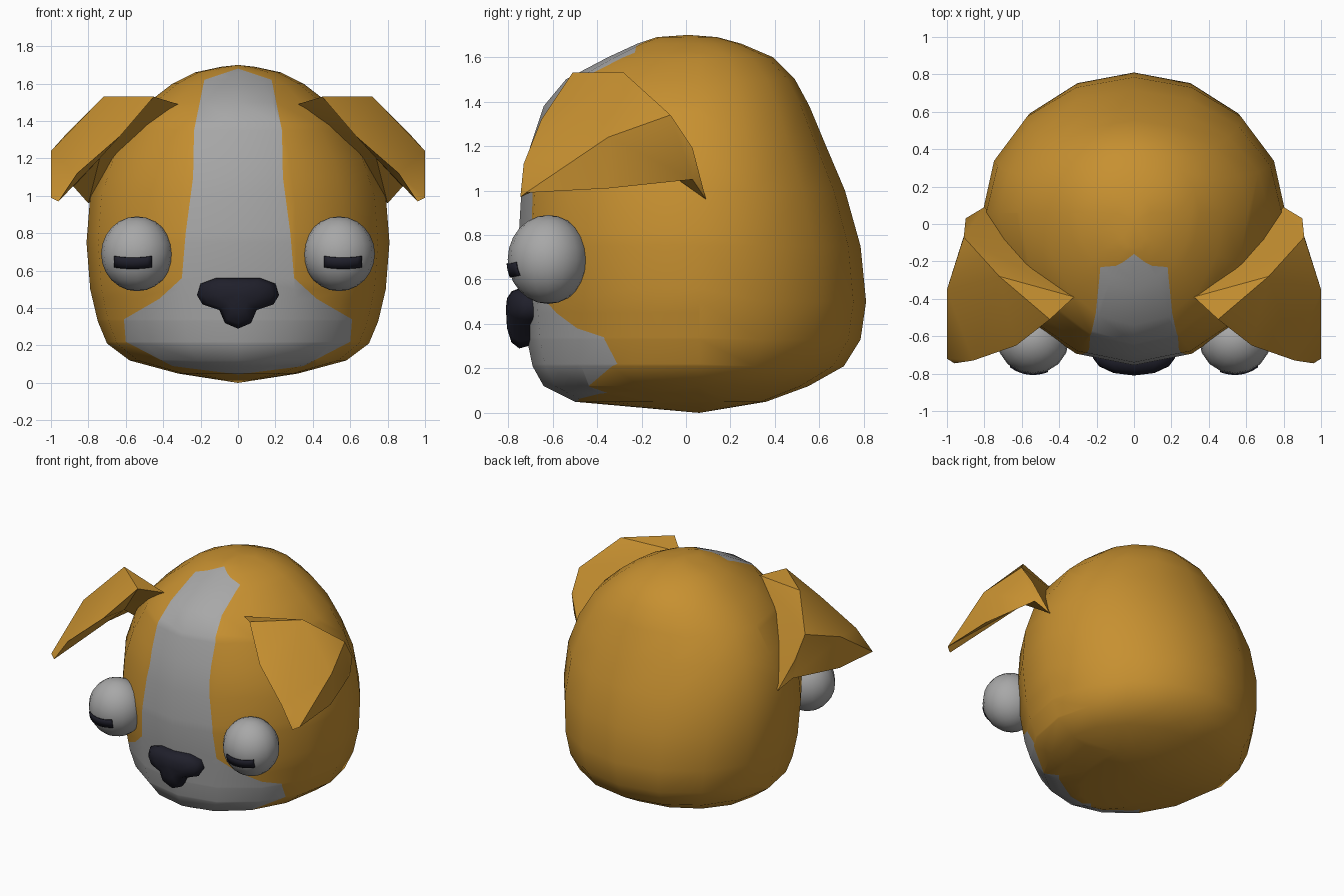
import bpy
import bmesh
from math import sin, cos, pi, sqrt
from mathutils import Vector

cube = bpy.data.objects.get("Cube")
if cube:
    bpy.data.objects.remove(cube, do_unlink=True)


def material(name, color):
    mat = bpy.data.materials.new(name)
    mat.use_nodes = True
    mat.diffuse_color = (*color, 1)
    bsdf = mat.node_tree.nodes["Principled BSDF"]
    bsdf.inputs["Base Color"].default_value = (*color, 1)
    bsdf.inputs["Roughness"].default_value = 0.8
    return mat


tan = material("tan_fur", (0.57, 0.28, 0.03))
grey = material("pale_grey", (0.39, 0.39, 0.39))
dark = material("dark_navy", (0.014, 0.014, 0.024))


def finish(name, bm, mats, angle):
    """Turn a bmesh into a shaded object."""
    bmesh.ops.recalc_face_normals(bm, faces=bm.faces)
    mesh = bpy.data.meshes.new(name)
    bm.to_mesh(mesh)
    bm.free()
    obj = bpy.data.objects.new(name, mesh)
    bpy.context.collection.objects.link(obj)
    for mat in mats:
        mesh.materials.append(mat)
    bpy.ops.object.select_all(action='DESELECT')
    obj.select_set(True)
    bpy.context.view_layer.objects.active = obj
    bpy.ops.object.shade_smooth_by_angle(angle=angle)
    return obj


def loft(bm, rings):
    """Bridge closed rings; single-point rings become poles."""
    loops = [[bm.verts.new(p) for p in ring] for ring in rings]
    for lo, hi in zip(loops, loops[1:]):
        n = max(len(lo), len(hi))
        for i in range(n):
            k = (i + 1) % n
            quad = [lo[i % len(lo)], lo[k % len(lo)], hi[k % len(hi)], hi[i % len(hi)]]
            bm.faces.new(list(dict.fromkeys(quad)))


# Head: stacked rings as (height, half width, front, back)
SECTIONS = [
    (0.05, 0.32, -0.50, 0.36), (0.12, 0.58, -0.64, 0.55), (0.21, 0.70, -0.69, 0.71),
    (0.33, 0.75, -0.715, 0.785), (0.5, 0.79, -0.73, 0.81), (0.75, 0.81, -0.755, 0.785),
    (1.0, 0.79, -0.74, 0.715), (1.2, 0.72, -0.70, 0.63), (1.38, 0.61, -0.64, 0.555),
    (1.5, 0.48, -0.54, 0.49), (1.6, 0.35, -0.35, 0.39), (1.66, 0.23, -0.22, 0.25),
    (1.69, 0.09, -0.13, 0.14)]
MID = 0.06


def section(z, w, front, back, sides=16):
    ring = []
    for i in range(sides):
        a = 2 * pi * i / sides
        depth = back - MID if sin(a) > 0 else MID - front
        ring.append((w * cos(a), MID + depth * sin(a), z))
    return ring


bm = bmesh.new()
loft(bm, [[(0, MID, 0)]] + [section(*s) for s in SECTIONS] + [[(0, 0.01, 1.7)]])

# Face blaze and muzzle: outline as (half width, height), cut into the head
BLAZE = [(0, 1.68), (0.18, 1.62), (0.235, 1.35), (0.24, 1.1), (0.28, 0.8), (0.3, 0.56),
         (0.42, 0.45), (0.61, 0.34), (0.6, 0.22), (0.35, 0.09), (0, 0.045)]


def cut(faces, point, normal):
    geom = set(faces)
    for f in faces:
        geom.update(f.verts, f.edges)
    bmesh.ops.bisect_plane(bm, geom=list(geom), plane_co=point, plane_no=normal, dist=1e-5)


def front_faces(low=-1, high=3):
    return [f for f in bm.faces if f.calc_center_median().y < 0
            and low < f.calc_center_median().z < high]


for _, z in BLAZE:
    cut(front_faces(), (0, 0, z), (0, 0, 1))
for (x1, z1), (x2, z2) in zip(BLAZE, BLAZE[1:]):
    for s in (-1, 1):
        band = [f for f in front_faces(z2, z1) if f.calc_center_median().x * s > -0.2]
        cut(band, (s * x1, 0, z1), (z1 - z2, 0, s * (x2 - x1)))


def blaze_width(z):
    for (x1, z1), (x2, z2) in zip(BLAZE, BLAZE[1:]):
        if z2 <= z <= z1:
            return x1 + (x2 - x1) * (z1 - z) / (z1 - z2)
    return 0


for f in front_faces():
    c = f.calc_center_median()
    f.material_index = int(abs(c.x) < blaze_width(c.z))
finish("head", bm, [tan, grey], pi)

# Nose: puffed outline in layers, its back bent to the muzzle
HALF_NOSE = [(0, 0.56), (0.12, 0.56), (0.2, 0.53), (0.22, 0.47), (0.19, 0.42),
             (0.1, 0.39), (0.07, 0.32), (0, 0.29)]
outline = HALF_NOSE + [(-x, z) for x, z in HALF_NOSE[-2:0:-1]]
bm = bmesh.new()
rings = [[(x * s, y + 0.7 * (x * s) ** 2, 0.47 + (z - 0.47) * s) for x, z in outline]
         for s, y in ((0.9, -0.68), (1, -0.75), (0.85, -0.785), (0.5, -0.805))]
loft(bm, rings + [[(0, -0.81, 0.47)]])
finish("nose", bm, [dark], 1.2)

# Ear: folded flap described by named corners
EAR = dict(a=(0.32, -0.39, 1.49), b=(0.8, 0.09, 0.96), c=(0.45, -0.51, 1.53),
           d=(0.72, -0.28, 1.53), e=(0.91, -0.07, 1.34), f=(0.9, 0.03, 1.19),
           g=(0.88, 0.03, 1.05), h=(1, -0.35, 1.24), i=(0.99, -0.35, 1.01),
           j=(1, -0.72, 0.99), k=(0.96, -0.745, 0.97), l=(0.86, -0.73, 1.12),
           m=(0.63, -0.65, 1.32), u=(0.74, -0.25, 1.2))
OUTER = "cdm dhl dlm deh efgh hgi hij hjl jkl"
EDGE = "acd ade aeb bef bfg"
RIM = "abgijklmc"
UNDER = " ".join("u" + p + q for p, q in zip(RIM, RIM[1:] + RIM[0]))

for side, s in (("left", 1), ("right", -1)):
    bm = bmesh.new()
    corner = {n: bm.verts.new((s * x, y, z)) for n, (x, y, z) in EAR.items()}
    for face in " ".join((OUTER, EDGE, UNDER)).split():
        bm.faces.new([corner[n] for n in face])
    finish(side + "_ear", bm, [tan], 0.6)

    # Eyeball
    centre, size = Vector((s * 0.54, -0.62, 0.69)), Vector((0.192, 0.182, 0.2))
    bm = bmesh.new()
    bmesh.ops.create_uvsphere(bm, u_segments=16, v_segments=12, radius=1)
    bmesh.ops.scale(bm, vec=size, verts=bm.verts)
    bmesh.ops.translate(bm, vec=centre, verts=bm.verts)
    finish(side + "_eye", bm, [grey], pi)

    # Pupil: thin sleepy bar laid on the eyeball
    bm = bmesh.new()
    rows = []
    for v in range(3):
        row = []
        for n in range(9):
            t = n / 4 - 1
            x = 0.022 + 0.1 * t
            z = -0.05 + 0.008 * t * t + 0.03 * (v - 1)
            y = -size.y * sqrt(1 - (x / size.x) ** 2 - (z / size.z) ** 2) - 0.003
            row.append(bm.verts.new(centre + Vector((s * x, y, z))))
        rows.append(row)
    for lo, hi in zip(rows, rows[1:]):
        for n in range(8):
            bm.faces.new((lo[n], lo[n + 1], hi[n + 1], hi[n]))
    bmesh.ops.recalc_face_normals(bm, faces=bm.faces)
    if bm.faces[:][0].normal.y > 0:
        bmesh.ops.reverse_faces(bm, faces=bm.faces)
    pupil = finish(side + "_pupil", bm, [dark], pi)
    solid = pupil.modifiers.new("thickness", 'SOLIDIFY')
    solid.thickness = 0.006
    solid.offset = 0
